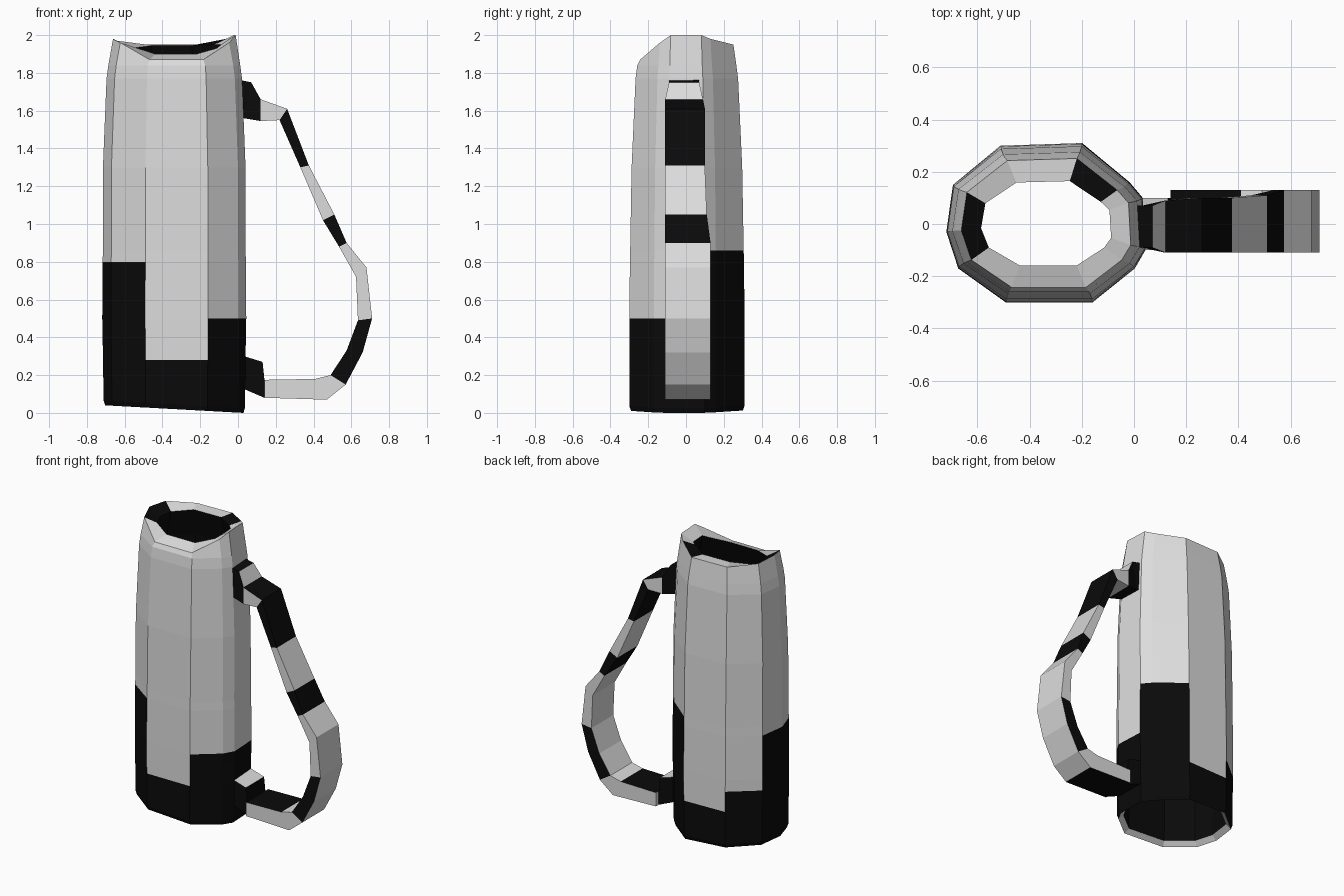
import bpy, bmesh

if "Cube" in bpy.data.objects:
    bpy.data.objects.remove(bpy.data.objects["Cube"])

def material(name, c):
    m = bpy.data.materials.new(name)
    m.diffuse_color = (c, c, c, 1)
    m.use_nodes = True
    m.node_tree.nodes["Principled BSDF"].inputs["Base Color"].default_value = m.diffuse_color
    return m

MATS = [material("light_grey", 0.72), material("black", 0.003)]

def finish(name, bm):
    bmesh.ops.recalc_face_normals(bm, faces=bm.faces)
    me = bpy.data.meshes.new(name)
    bm.to_mesh(me)
    bm.free()
    for m in MATS:
        me.materials.append(m)
    ob = bpy.data.objects.new(name, me)
    bpy.context.collection.objects.link(ob)
    return ob

# Body: faceted cross-section, with rim height and height of the black base per side
CX = -0.335
SECTION = [(-.49, -.30), (-.16, -.30), (0, -.17), (.04, -.10), (.03, .10), (-.02, .16),
           (-.20, .31), (-.51, .30), (-.69, .15), (-.715, -.03), (-.67, -.17)]
RIM = [1.87, 1.87, 1.96, 2.0, 2.0, 1.98, 1.95, 1.95, 1.97, 1.98, 1.96]
LIP = [1.90, 1.90, 1.93, 1.95, 1.95, 1.95, 1.945, 1.945, 1.93, 1.93, 1.92]
BASE = [.28, .5, .5, .5, .86, .86, .28, .42, .8, .8, .8]
N = len(SECTION)

bm = bmesh.new()

def ring(sx, sy, z):
    """Scaled cross-section; z is a height, a list of heights, or a function of x."""
    out = []
    for i, (x, y) in enumerate(SECTION):
        h = z[i] if isinstance(z, list) else z(x) if callable(z) else z
        out.append(bm.verts.new((CX + (x - CX) * sx, y * sy, h)))
    return out

def tilt(dz):
    return lambda x: dz + 0.053 * (0.04 - x)

outer = [(.97, .97, tilt(0)), (.99, 1, tilt(.025)), (1, 1, .28), (1.005, 1, .42),
         (1.01, 1, .5), (1.005, .99, .8), (1, .985, .86), (1, .96, 1.3),
         (.95, .89, 1.77), (.925, .86, 1.84), (.86, .81, RIM)]
inner = [(.66, .53, LIP), (.80, .70, 1.75), (.90, .88, 1.3), (.88, .88, tilt(.03))]
levels = [ring(*r) for r in outer + inner]
levels.append(levels[0])
n_out = len(outer)
for k in range(len(levels) - 1):
    a, b = levels[k], levels[k + 1]
    for i in range(N):
        j = (i + 1) % N
        f = bm.faces.new((a[i], a[j], b[j], b[i]))
        if k < n_out - 1:                       # outside wall
            dark = f.calc_center_median().z < BASE[i]
        elif k == n_out - 1:                    # lip
            dark = i in (5, 8, 9)
        else:                                   # inside wall, then bottom ring
            dark = k < len(levels) - 2
        f.material_index = int(dark)
finish("pitcher_body", bm)

# Handle: outer and inner outline points (x, z), and half-widths in y
HANDLE = [((-.03, 1.77), (-.03, 1.58)), ((.07, 1.75), (.03, 1.56)),
          ((.12, 1.66), (.12, 1.545)), ((.26, 1.61), (.22, 1.55)),
          ((.375, 1.31), (.33, 1.30)), ((.51, 1.05), (.45, 1.02)),
          ((.575, .90), (.535, .88)), ((.68, .77), (.625, .72)),
          ((.71, .50), (.635, .49)), ((.66, .32), (.575, .33)),
          ((.57, .15), (.49, .20)), ((.47, .07), (.41, .18)),
          ((.14, .08), (.14, .175))]
# dark segments for the outer face, the sides and the inner face
DARK = {"outer": {0, 2, 3, 5, 11}, "side": {0, 1, 3, 5, 8, 9},
        "inner": {0, 1, 3, 5, 11}}
bm = bmesh.new()
loops = []
for k, (o, i) in enumerate(HANDLE):
    y0 = -.09 if k < 2 else -.11
    y1 = (.07, .07, .09, .10, .10, .11)[k] if k < 6 else .13
    loops.append([bm.verts.new((p[0], y, p[1]))
                  for p, y in ((o, y0), (o, y1), (i, y1), (i, y0))])
for k in range(len(loops) - 1):
    a, b = loops[k], loops[k + 1]
    for s, part in enumerate(("outer", "side", "inner", "side")):
        t = (s + 1) % 4
        f = bm.faces.new((a[s], a[t], b[t], b[s]))
        f.material_index = int(k in DARK[part])
bm.faces.new(loops[0])
bm.faces.new(loops[-1])
finish("handle", bm)

# Lower handle mount: black block with a light top
bm = bmesh.new()
ends = [[bm.verts.new((x, y, z)) for x, z in
         ((0, .14), (.14, .08), (.14, .175), (.13, .27), (0, .31))] for y in (-.10, .10)]
bm.faces.new(ends[0])
bm.faces.new(ends[1])
for i in range(5):
    j = (i + 1) % 5
    bm.faces.new((ends[0][i], ends[0][j], ends[1][j], ends[1][i]))
bm.normal_update()
bmesh.ops.recalc_face_normals(bm, faces=bm.faces)
for f in bm.faces:
    f.material_index = 0 if f.normal.z > .7 else 1
finish("lower_handle_mount", bm)
